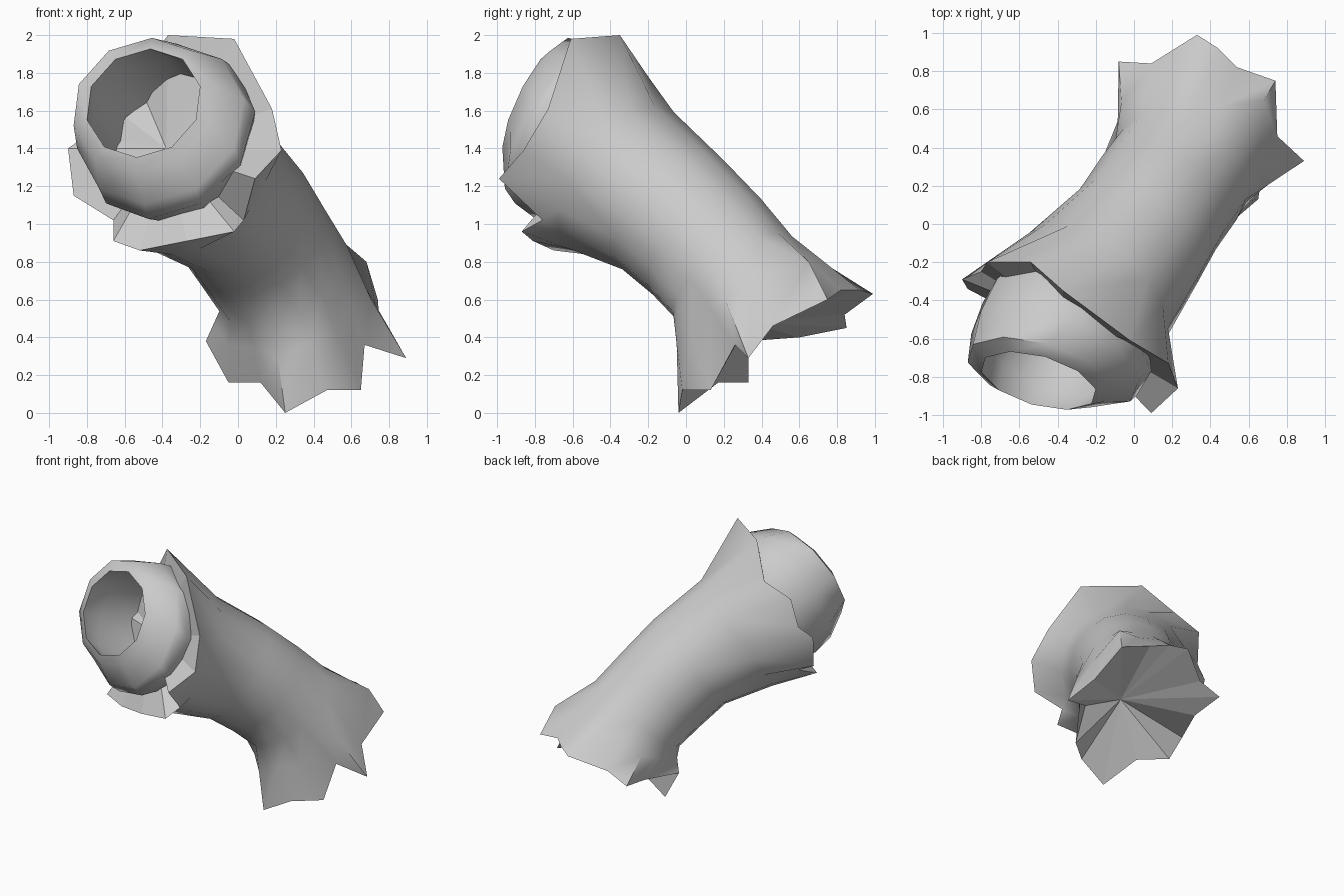
import bpy, math
from mathutils import Vector as V

if "Cube" in bpy.data.objects:
    bpy.data.objects.remove(bpy.data.objects["Cube"])


def ring(center, axis, radius, n):
    # circle of points starting at the top, clockwise seen from the front
    d = V(axis).normalized()
    up = V((0, 0, 1))
    up = (up - up.dot(d) * d).normalized()
    right = d.cross(up)
    pts = []
    for i in range(n):
        a = 2 * math.pi * i / n
        pts.append(V(center) + (up * math.cos(a) + right * math.sin(a)) * radius)
    return pts


def loft(rings):
    n = len(rings[0])
    verts = [p for r in rings for p in r]
    faces = []
    for k in range(len(rings) - 1):
        for i in range(n):
            j = (i + 1) % n
            faces.append((k * n + i, k * n + j, (k + 1) * n + j, (k + 1) * n + i))
    return verts, faces


def make(name, verts, faces, angle=None):
    me = bpy.data.meshes.new(name)
    me.from_pydata([tuple(v) for v in verts], [], faces)
    ob = bpy.data.objects.new(name, me)
    bpy.context.collection.objects.link(ob)
    bpy.ops.object.select_all(action='DESELECT')
    ob.select_set(True)
    bpy.context.view_layer.objects.active = ob
    if angle:
        bpy.ops.object.shade_smooth_by_angle(angle=math.radians(angle))
    return ob


# ragged rims of the bent sleeve
front_rim = [V(p) for p in (
    (-.37, -.35, 2.0), (-.02, -.61, 1.98), (.18, -.73, 1.61), (.23, -.86, 1.39),
    (.09, -.99, 1.24), (.03, -.76, 1.02), (-.02, -.87, .96), (-.27, -.81, .91),
    (-.52, -.7, .86), (-.66, -.68, .91), (-.66, -.45, 1.02), (-.87, -.34, 1.15),
    (-.9, -.29, 1.4), (-.8, -.25, 1.47), (-.77, -.2, 1.7), (-.54, -.2, 1.78))]
back_rim = [V(p) for p in (
    (.54, .82, .65), (.74, .75, .6), (.75, .46, .46), (.89, .33, .29),
    (.67, .26, .36), (.65, .13, .12), (.47, -.02, .12), (.25, -.04, 0),
    (.12, .17, .16), (-.05, .33, .16), (-.17, .33, .38), (-.06, .6, .4),
    (-.08, .85, .45), (.09, .84, .52), (.33, .99, .63), (.44, .92, .65))]

# sleeve body lofted along the bend, with a raised corner near the back end
mid = [ring((-.2, -.34, 1.23), (.55, .65, -.5), .455, 16),
       ring((.02, -.07, 1.05), (.5, .6, -.6), .395, 16),
       ring((.13, .11, .88), (.45, .55, -.7), .385, 16),
       ring((.24, .26, .71), (.4, .5, -.77), .38, 16)]
corner = [a.lerp(b, .4) for a, b in zip(mid[-1], back_rim)]
corner[1] = V((.68, .65, .8))
v, f = loft([front_rim] + mid + [corner, back_rim])
make("torn_sleeve", v, f, 60)


# fan caps closing both ragged ends
def fan(name, rim, apex):
    n = len(rim)
    make(name, rim + [V(apex)], [(i, (i + 1) % n, n) for i in range(n)])


fan("front_cap", front_rim, (-.38, -.5, 1.4))
fan("back_cap", [p.copy() for p in reversed(back_rim)], (.4, .33, .48))

# hollow rounded socket inside the front end, from its back over the lip and in
tip = (.25, .87, -.41)
cup = [ring((-.26, -.40, 1.34), (.5, .7, -.5), .38, 10),
       ring((-.35, -.59, 1.46), (.45, .75, -.48), .495, 10),
       ring((-.41, -.69, 1.53), (.35, .82, -.45), .475, 10),
       ring((-.50, -.78, 1.63), tip, .39, 10),
       ring((-.50, -.82, 1.64), tip, .315, 10),
       ring((-.44, -.70, 1.56), (.35, .82, -.45), .36, 10),
       ring((-.31, -.46, 1.40), (.5, .7, -.5), .33, 10)]
v, f = loft([list(reversed(r)) for r in cup])
make("socket", v, f, 50)
